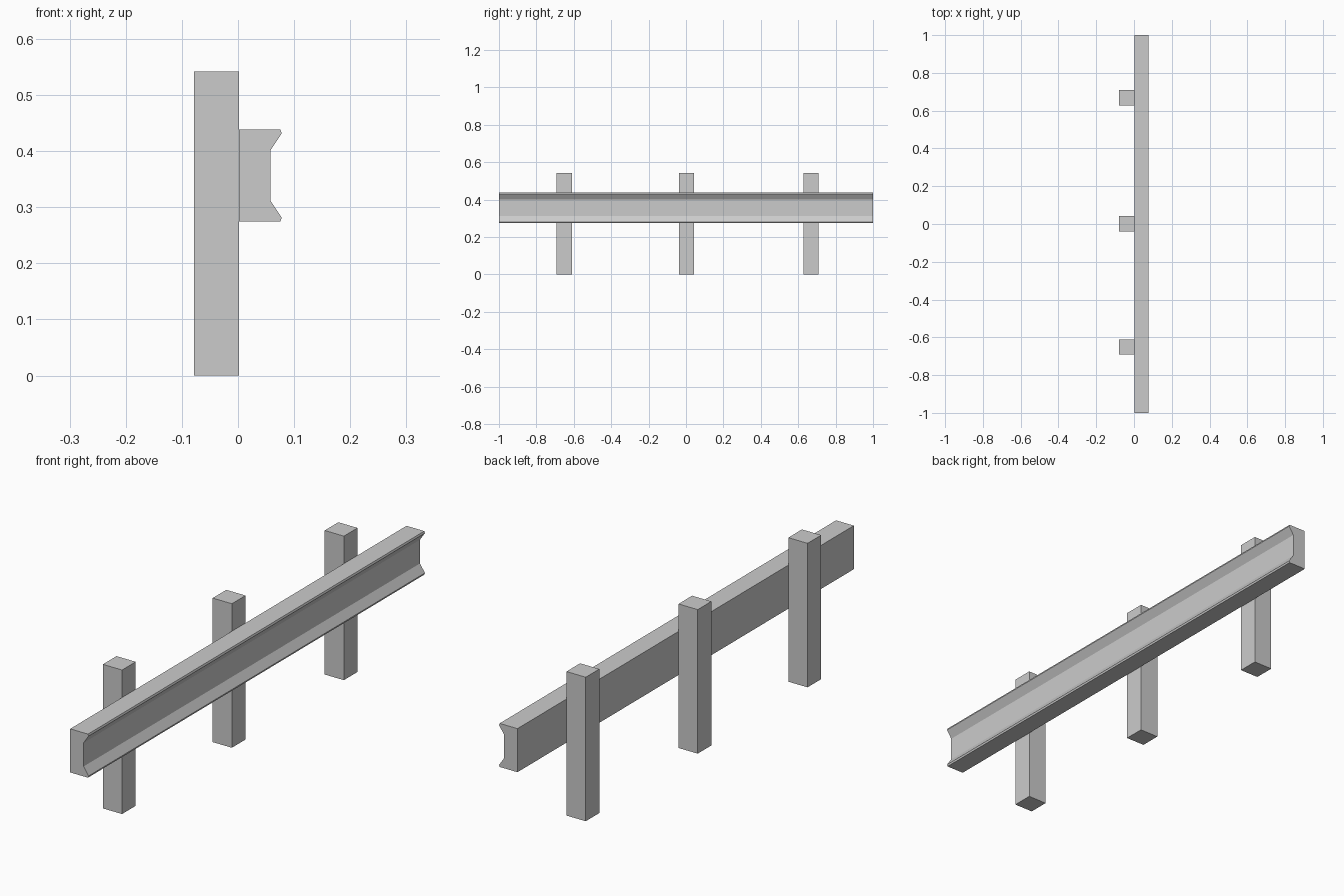
import bpy, bmesh

if "Cube" in bpy.data.objects:
    bpy.data.objects.remove(bpy.data.objects["Cube"])


def extrude_object(name, outline, offset, place):
    """Closed prism: 2D outline placed in 3D, then extruded along offset."""
    bm = bmesh.new()
    face = bm.faces.new([bm.verts.new(place(a, b)) for a, b in outline])
    result = bmesh.ops.extrude_face_region(bm, geom=[face])
    moved = [g for g in result["geom"] if isinstance(g, bmesh.types.BMVert)]
    bmesh.ops.translate(bm, verts=moved, vec=offset)
    bmesh.ops.recalc_face_normals(bm, faces=bm.faces)
    mesh = bpy.data.meshes.new(name)
    bm.to_mesh(mesh)
    bm.free()
    obj = bpy.data.objects.new(name, mesh)
    bpy.context.collection.objects.link(obj)
    return obj


BACK, JOIN = -0.0785, 0.0015   # post depth; the rail sits against the post front
MID_Z = 0.3565                 # rail centre height

# Rail: flared channel profile, upper half mirrored to the lower half
upper = [(JOIN, 0.082), (0.0755, 0.082), (0.078, 0.075), (0.0575, 0.0445)]
profile = upper + [(x, -z) for x, z in reversed(upper)]
extrude_object("rail", profile, (0, 2, 0), lambda x, z: (x, -1, MID_Z + z))

# Posts: three square uprights behind the rail
HALF = 0.0405
for label, y in (("front", -0.651), ("middle", 0.002), ("back", 0.668)):
    square = [(BACK, y - HALF), (JOIN, y - HALF), (JOIN, y + HALF), (BACK, y + HALF)]
    extrude_object(label + "_post", square, (0, 0, 0.542), lambda x, y: (x, y, 0))
